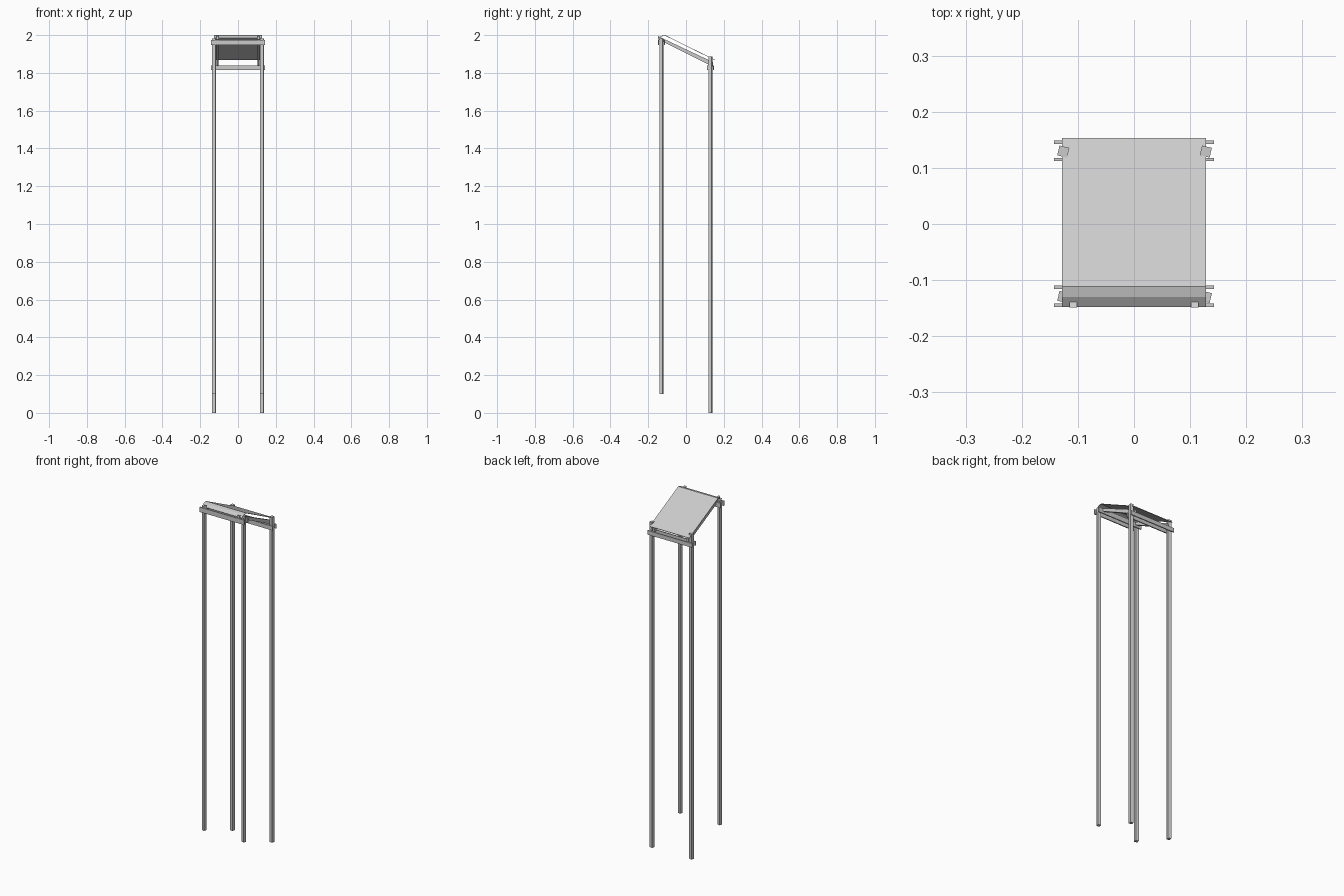
import bpy, bmesh, math
from mathutils import Vector

if "Cube" in bpy.data.objects:
    bpy.data.objects.remove(bpy.data.objects["Cube"])


def box(name, lo, hi, turn=0.0):
    """Axis-aligned box between two corners, optionally turned about its own z axis."""
    lo, hi = Vector(lo), Vector(hi)
    bpy.ops.mesh.primitive_cube_add(size=1, location=(lo + hi) / 2, rotation=(0, 0, turn))
    ob = bpy.context.object
    ob.name = name
    ob.scale = hi - lo
    return ob


def extrude_x(name, profile, x0, x1):
    """Prism from a closed (y, z) profile swept along x."""
    bm = bmesh.new()
    a = [bm.verts.new((x0, y, z)) for y, z in profile]
    b = [bm.verts.new((x1, y, z)) for y, z in profile]
    n = len(profile)
    bm.faces.new(a)
    bm.faces.new(b[::-1])
    for i in range(n):
        j = (i + 1) % n
        bm.faces.new((a[i], b[i], b[j], a[j]))
    bmesh.ops.recalc_face_normals(bm, faces=bm.faces)
    me = bpy.data.meshes.new(name)
    bm.to_mesh(me)
    bm.free()
    ob = bpy.data.objects.new(name, me)
    bpy.context.collection.objects.link(ob)
    return ob


# Posts: slightly twisted square stakes, the front pair starting higher
H = 0.009
for side, x in (("left", -0.126), ("right", 0.128)):
    for end, y, z0, z1 in (("front", -0.130, 0.10, 1.983), ("back", 0.129, 0.0, 1.888)):
        box(f"{end}_{side}_post", (x - H, y - H, z0), (x + H, y + H, z1), math.radians(-13))

# Paired cross rails clamping each pair of posts
for end, ys, z0, z1 in (("front", (-0.145, -0.113), 1.947, 1.975),
                        ("back", (0.115, 0.146), 1.816, 1.840)):
    for i, y in enumerate(ys):
        box(f"{end}_rail_{i + 1}", (-0.143, y - 0.003, z0), (0.143, y + 0.003, z1))

# Sloping rafters resting on the rails
rafter = [(-0.149, 1.978), (0.143, 1.833), (0.143, 1.857), (-0.149, 2.002 - 0.007)]
for side, s in (("left", -1), ("right", 1)):
    extrude_x(f"{side}_rafter", rafter, s * 0.102, s * 0.115)

# Thin roof sheet with its front edge bent down
top = [(-0.148, 1.984), (-0.130, 1.996), (-0.111, 2.0), (0.153, 1.870)]
T = 0.003
sheet = top + [(y, z - T) for y, z in reversed(top)]
extrude_x("roof_sheet", sheet, -0.128, 0.128)
